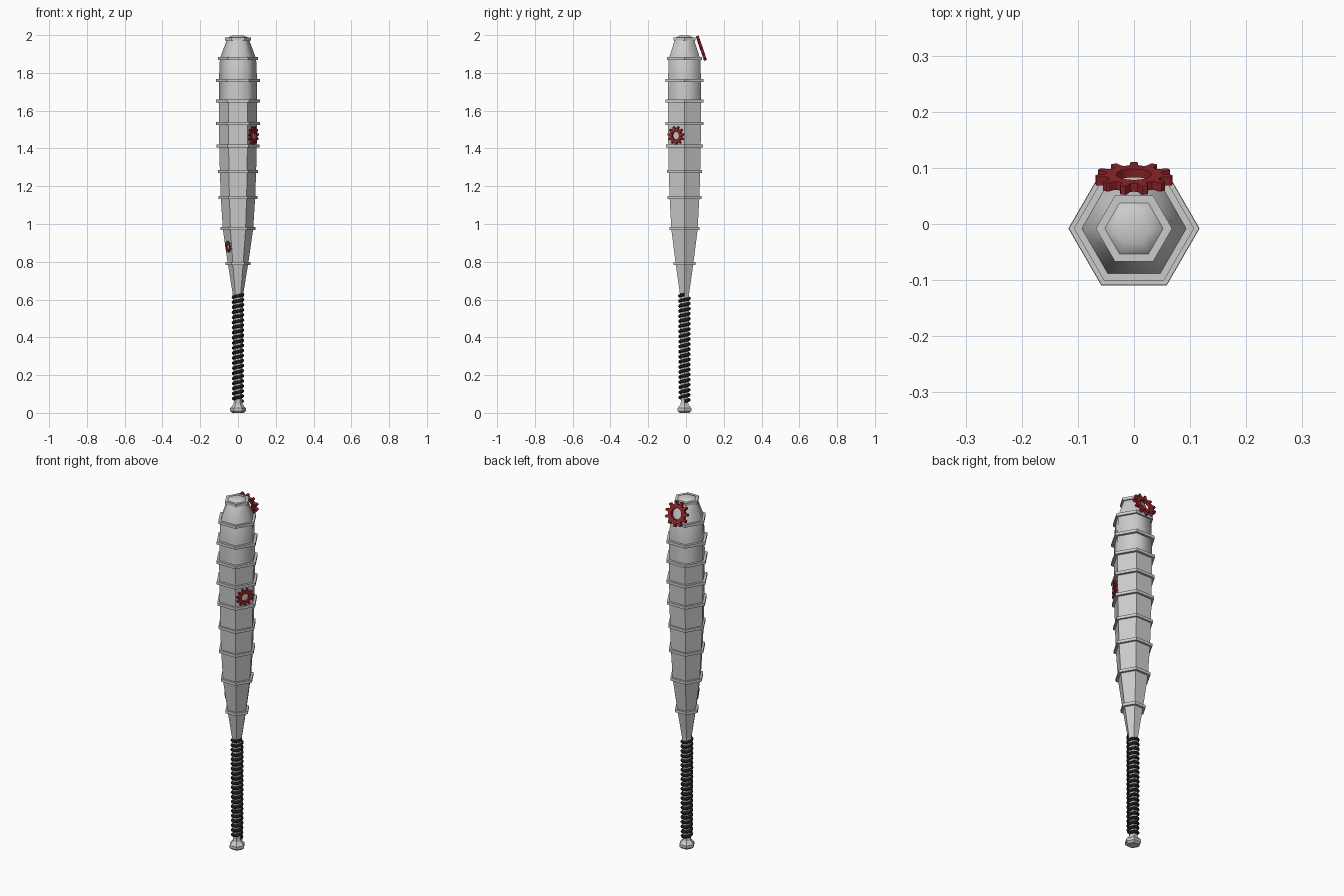
import bpy
from math import pi, sin, cos
from mathutils import Vector, Matrix

if "Cube" in bpy.data.objects:
    bpy.data.objects.remove(bpy.data.objects["Cube"])

CY = -0.008  # bat axis sits slightly forward of centre


def material(name, color):
    m = bpy.data.materials.new(name)
    m.diffuse_color = color
    m.use_nodes = True
    m.node_tree.nodes["Principled BSDF"].inputs["Base Color"].default_value = m.diffuse_color
    return m


RED = material("red", (0.3, 0.02, 0.025, 1))
BLACK = material("black", (0.01, 0.01, 0.01, 1))


def make(name, verts, faces, mat=None, smooth_above=None):
    me = bpy.data.meshes.new(name)
    me.from_pydata(verts, [], faces)
    if smooth_above is not None:
        for p in me.polygons:
            p.use_smooth = p.center.z > smooth_above
    if mat:
        me.materials.append(mat)
    ob = bpy.data.objects.new(name, me)
    bpy.context.collection.objects.link(ob)
    return ob


def hexagon(r, z):
    return [(r * cos(i * pi / 3), CY + r * sin(i * pi / 3), z) for i in range(6)]


def hex_lathe(name, profile, closed=False, smooth_above=None):
    n = len(profile)
    verts = [v for z, r in profile for v in hexagon(r, z)]
    faces = []
    for k in range(n if closed else n - 1):
        a, b = k * 6, (k + 1) % n * 6
        for i in range(6):
            j = (i + 1) % 6
            faces.append((a + i, a + j, b + j, b + i))
    if not closed:
        faces.append(tuple(reversed(range(6))))
        faces.append(tuple(range((n - 1) * 6, n * 6)))
    return make(name, verts, faces, None, smooth_above)


# Six-sided bat: knob, handle, barrel, tapered end
hex_lathe("bat_body", [
    (0, 0.03), (0.01, 0.042), (0.025, 0.042), (0.045, 0.024), (0.06, 0.022),
    (0.63, 0.028), (0.79, 0.054), (0.97, 0.080), (1.14, 0.091), (1.275, 0.096),
    (1.41, 0.099), (1.53, 0.101), (1.65, 0.102), (1.76, 0.101), (1.875, 0.096),
    (1.978, 0.058), (1.988, 0.052), (1.998, 0.028)], smooth_above=1.65)

# Raised bands around the barrel
bands = [(0.79, 0.067), (0.975, 0.093), (1.14, 0.103), (1.277, 0.106), (1.412, 0.113),
         (1.533, 0.116), (1.65, 0.117), (1.76, 0.116), (1.875, 0.107), (1.98, 0.068)]
for k, (z, r) in enumerate(bands):
    h, inner = 0.008, r - 0.02
    hex_lathe(f"band_{k + 1}", [(z - h, inner), (z - h, r), (z + h, r), (z + h, inner)], closed=True)

# Cord wrapped around the handle
turns, steps = 21, 20
cu = bpy.data.curves.new("handle_wrap", "CURVE")
cu.dimensions = "3D"
cu.bevel_depth = 0.0088
cu.bevel_resolution = 2
cu.use_fill_caps = True
cu.materials.append(BLACK)
sp = cu.splines.new("POLY")
count = turns * steps
sp.points.add(count)
for i, p in enumerate(sp.points):
    t = i / count
    a = 2 * pi * i / steps
    r = 0.0235 + 0.0015 * t
    p.co = (r * cos(a), CY + r * sin(a), 0.062 + 0.564 * t, 1)
sp.use_smooth = True
bpy.context.collection.objects.link(bpy.data.objects.new("handle_wrap", cu))


def gear(name, center, normal, radius, bore, thick, teeth=11):
    n = Vector(normal).normalized()
    x = Vector((0, 0, 1)).cross(n).normalized()
    y = n.cross(x)
    rot = Matrix((x, y, n)).transposed()
    # One tooth outline: (fraction of pitch, radius factor)
    tooth = [(-0.5, 0.72), (-0.3, 0.74), (-0.22, 0.80), (-0.19, 0.95), (-0.12, 1.0),
             (0.12, 1.0), (0.19, 0.95), (0.22, 0.80), (0.3, 0.74)]
    outline = [(-pi / 2 + 2 * pi * (k + f) / teeth, radius * q)
               for k in range(teeth) for f, q in tooth]
    m = len(outline)
    verts, faces = [], []
    for h, is_bore in ((-thick / 2, 0), (thick / 2, 0), (thick / 2, 1), (-thick / 2, 1)):
        for a, r in outline:
            r = bore if is_bore else r
            verts.append(Vector(center) + rot @ Vector((r * cos(a), r * sin(a), h)))
    for k in range(4):
        for i in range(m):
            j, a, b = (i + 1) % m, k * m, (k + 1) % 4 * m
            faces.append((a + i, a + j, b + j, b + i))
    ob = make(name, verts, faces, RED)
    bpy.context.view_layer.objects.active = ob
    ob.select_set(True)
    bpy.ops.object.shade_smooth_by_angle(angle=0.5)
    ob.select_set(False)


# Gears fixed to the faces of the bat
gear("large_gear", (0, 0.081, 1.931), (0, 0.95, 0.32), 0.069, 0.031, 0.016)
gear("medium_gear", (0.081, -0.053, 1.468), (0.866, -0.5, -0.02), 0.049, 0.021, 0.013)
gear("small_gear", (-0.0505, -0.037, 0.88), (-0.866, -0.5, -0.12), 0.03, 0.013, 0.008)
